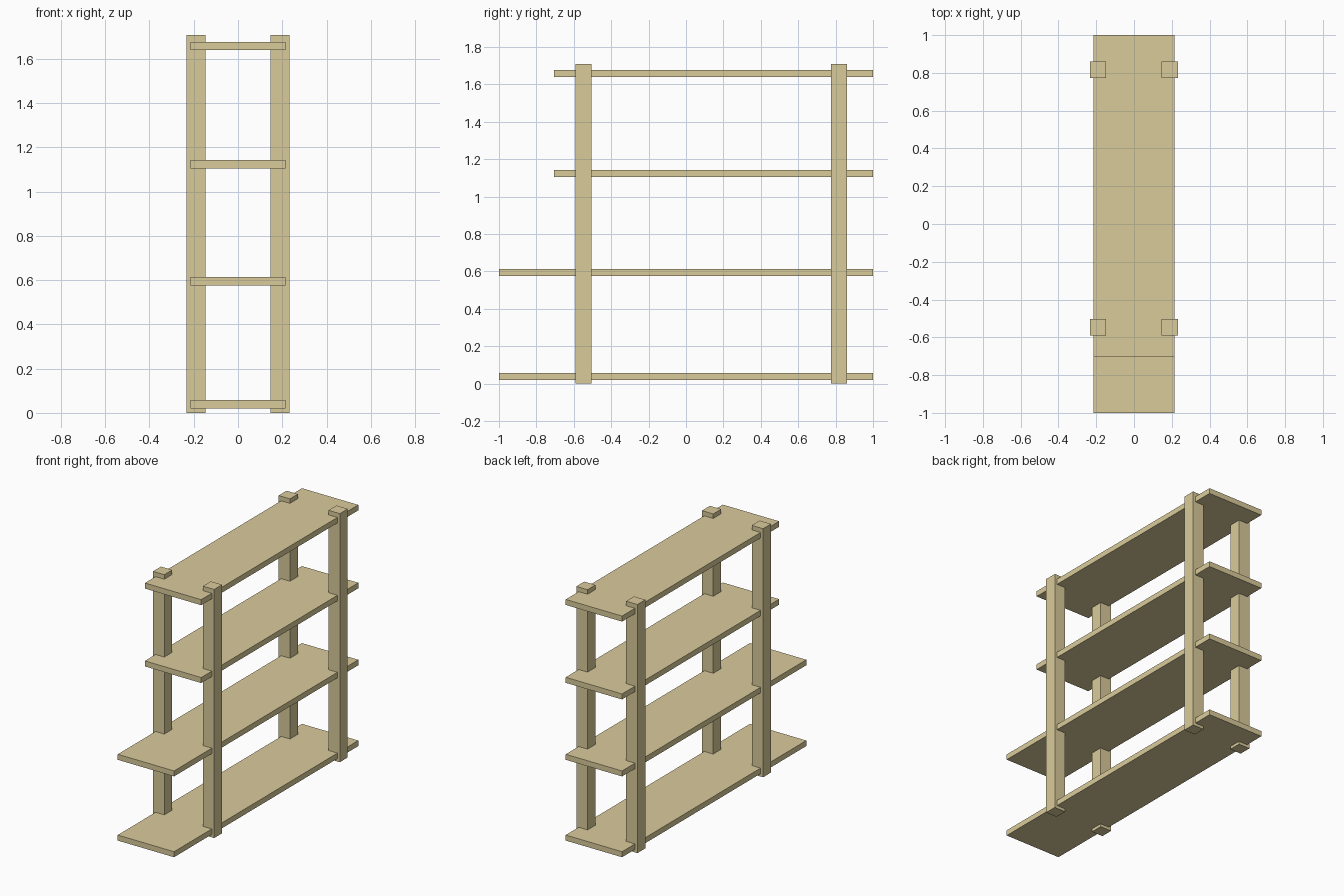
import bpy

if "Cube" in bpy.data.objects:
    bpy.data.objects.remove(bpy.data.objects["Cube"])

wood = bpy.data.materials.new("pale_wood")
wood.diffuse_color = (0.70, 0.60, 0.33, 1)
wood.use_nodes = True
wood.node_tree.nodes["Principled BSDF"].inputs["Base Color"].default_value = wood.diffuse_color


def box(name, x, y, z):
    """Box spanning the (min, max) range on each axis."""
    spans = (x, y, z)
    bpy.ops.mesh.primitive_cube_add(size=1, location=[(a + b) / 2 for a, b in spans])
    ob = bpy.context.object
    ob.name = name
    ob.scale = [b - a for a, b in spans]
    bpy.ops.object.transform_apply(location=False, rotation=False, scale=True)
    ob.data.materials.append(wood)
    return ob


# Shelves: the two lower ones reach further forward
shelves = [("bottom", -1.0, 0.02), ("lower", -1.0, 0.575),
           ("upper", -0.705, 1.104), ("top", -0.705, 1.639)]
for label, front, z in shelves:
    box(label + "_shelf", (-0.214, 0.214), (front, 1.0), (z, z + 0.038))

# Four square posts, standing slightly proud of the shelf sides
for end, y in (("front", -0.547), ("back", 0.817)):
    for side, x in (("left", -0.19), ("right", 0.189)):
        box(f"{end}_{side}_post", (x - 0.043, x + 0.043),
            (y - 0.043, y + 0.043), (0, 1.708))
